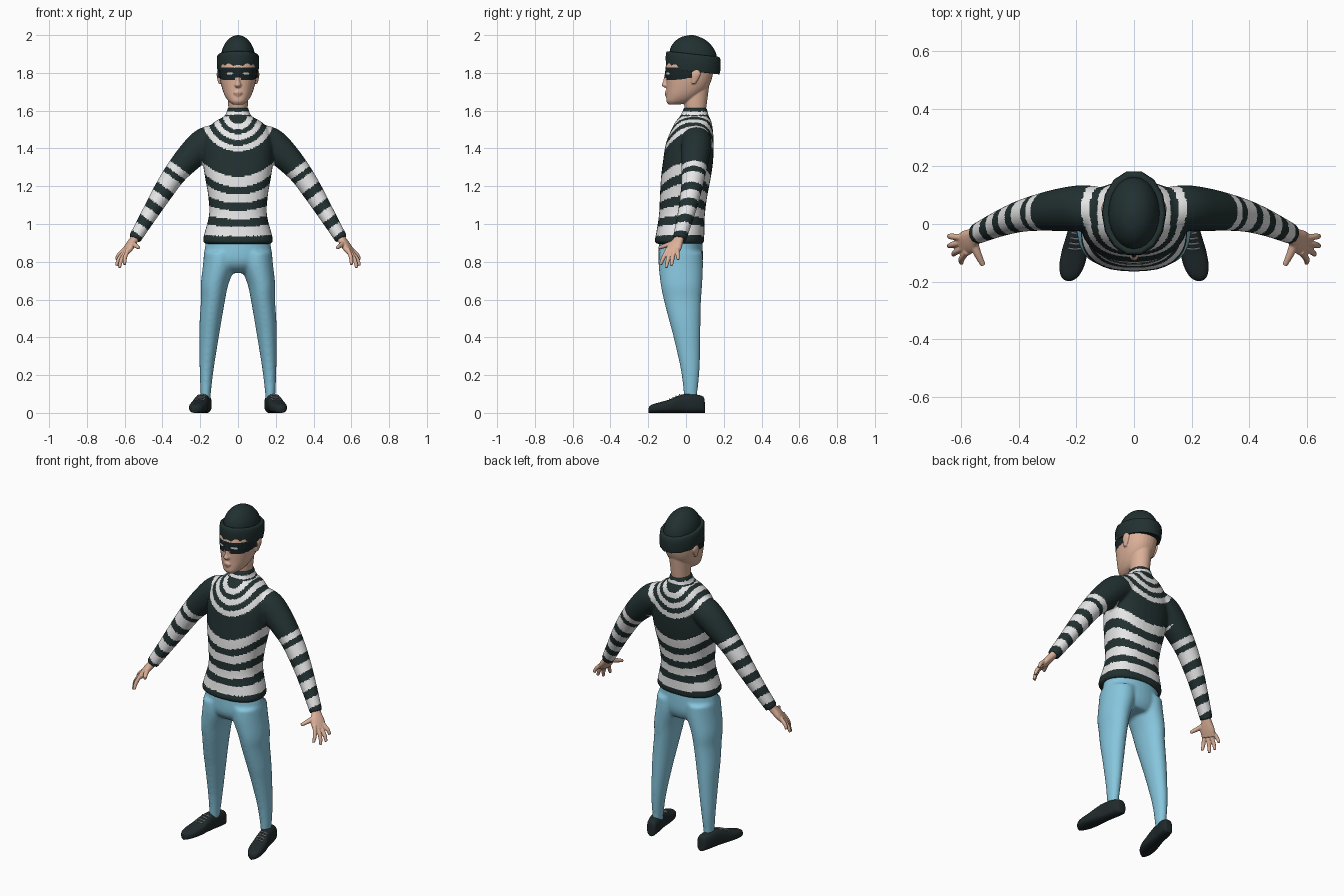
import bpy
import bmesh
import math
from mathutils import Vector

X, Y, Z = Vector((1, 0, 0)), Vector((0, 1, 0)), Vector((0, 0, 1))

cube = bpy.data.objects.get("Cube")
if cube:
    bpy.data.objects.remove(cube, do_unlink=True)


def material(name, *rgb):
    mat = bpy.data.materials.new(name)
    mat.use_nodes = True
    mat.diffuse_color = (*rgb, 1)
    mat.node_tree.nodes["Principled BSDF"].inputs["Base Color"].default_value = (*rgb, 1)
    return mat


dark_knit = material("dark_knit", .016, .03, .03)
white_knit = material("white_knit", .8, .8, .8)
denim = material("blue_denim", .24, .56, .72)
skin = material("skin", .72, .44, .32)
lip = material("lip", .5, .25, .19)
mask = material("mask_black", .01, .018, .02)
leather = material("shoe_leather", .015, .023, .025)
lace_grey = material("lace_grey", .5, .52, .52)


def spline(rows, steps=6):
    """Catmull-Rom interpolation through rows of numbers."""
    out = []
    for i in range(len(rows) - 1):
        quad = zip(rows[max(i - 1, 0)], rows[i], rows[i + 1], rows[min(i + 2, len(rows) - 1)])
        quad = list(quad)
        for k in range(steps):
            t = k / steps
            out.append([b + t * ((c - a) + t * ((2*a - 5*b + 4*c - d) + t * (3*b - a - 3*c + d))) / 2
                        for a, b, c, d in quad])
    return out + [list(rows[-1])]


def loft(bm, rows, u, v=None, power=2, seg=32, side=1, steps=6):
    """Skin elliptical rings (x, y, z, half_u, half_v); without v they follow the path."""
    rows = spline(rows, steps)
    rings = []
    for i, (x, y, z, a, b) in enumerate(rows):
        s, w = u, v
        if v is None:
            t = Vector(rows[min(i + 1, len(rows) - 1)][:3]) - Vector(rows[max(i - 1, 0)][:3])
            t.normalize()
            s = (u - t * u.dot(t)).normalized()
            w = t.cross(s)
        ring = []
        for k in range(seg):
            ang = math.tau * k / seg
            c, n = [math.copysign(abs(q) ** (2 / power), q) for q in (math.cos(ang), math.sin(ang))]
            p = Vector((x, y, z)) + s * a * c + w * b * n
            ring.append(bm.verts.new((p.x * side, p.y, p.z)))
        rings.append(ring)
    for low, high in zip(rings, rings[1:]):
        for k in range(seg):
            j = (k + 1) % seg
            bm.faces.new((low[k], low[j], high[j], high[k]))
    bm.faces.new(rings[0])
    bm.faces.new(rings[-1])


def body(bm, rows, **kw):
    """Level rings given as (z, centre x, half width, front y, back y)."""
    loft(bm, [(x, (f + r) / 2, z, a, (r - f) / 2) for z, x, a, f, r in rows], X, Y, **kw)


def finish(name, bm, mats, rule=None, voxel=0, smooth=3):
    """Make the object, fuse its solids if asked, then colour faces by rule."""
    bmesh.ops.recalc_face_normals(bm, faces=bm.faces)
    mesh = bpy.data.meshes.new(name)
    bm.to_mesh(mesh)
    bm.free()
    obj = bpy.data.objects.new(name, mesh)
    bpy.context.collection.objects.link(obj)
    bpy.ops.object.select_all(action="DESELECT")
    obj.select_set(True)
    bpy.context.view_layer.objects.active = obj
    if voxel:
        fuse = obj.modifiers.new("fuse", "REMESH")
        fuse.mode = "VOXEL"
        fuse.voxel_size = voxel
        relax = obj.modifiers.new("relax", "SMOOTH")
        relax.iterations = smooth
        for m in ("fuse", "relax"):
            bpy.ops.object.modifier_apply(modifier=m)
    for m in mats:
        obj.data.materials.append(m)
    if rule:
        for f in obj.data.polygons:
            f.material_index = int(rule(f.center))
    bpy.ops.object.shade_smooth_by_angle(angle=math.radians(50))
    return obj


def within(value, bands):
    return any(lo < value < hi for lo, hi in bands)


# Sweater: torso and sleeves fused, striped by position
def stripes(p):
    x, z = abs(p.x), p.z
    yoke = math.hypot(x, 1.58 - z)
    if z > 1.57 and x < .09:
        return 1.577 < z < 1.597
    if yoke < .2:
        return within(yoke, [(.05, .08), (.105, .135), (.165, .195)])
    if x > .195 and z < 1.45 and x > .195 + max(0, 1 - z) * .1:
        along = (x - .175) * .59 + (1.43 - z) * .807
        return within(along, [(.185, .22), (.25, .315), (.36, .41), (.455, .505), (.55, .6)])
    level = z - .07 * min(1, max(0, (z - .93) / .3)) * (x / .18) ** 2
    return within(level, [(.937, .985), (1.025, 1.07), (1.11, 1.155), (1.195, 1.25)])


bm = bmesh.new()
body(bm, [(.895, 0, .172, -.155, .088), (.91, 0, .185, -.166, .096), (.95, 0, .178, -.158, .097),
          (1.05, 0, .153, -.143, .1), (1.15, 0, .158, -.138, .113), (1.25, 0, .175, -.132, .132),
          (1.33, 0, .186, -.122, .143), (1.42, 0, .186, -.108, .147), (1.49, 0, .168, -.082, .143),
          (1.54, 0, .125, -.056, .135), (1.57, 0, .074, -.032, .121), (1.6, 0, .058, -.017, .113),
          (1.615, 0, .056, -.014, .11)], power=2.4)
sleeve = [(.1, .05, 1.46, .075, .07), (.175, .055, 1.43, .08, .08), (.25, .05, 1.36, .075, .075),
          (.33, .04, 1.27, .064, .062), (.4, .025, 1.165, .054, .054), (.47, 0, 1.05, .045, .044),
          (.548, -.035, .92, .036, .034)]
for side in (1, -1):
    loft(bm, sleeve, Y, side=side)
finish("striped_sweater", bm, [dark_knit, white_knit], stripes, voxel=.0075, smooth=4)

# Jeans: pelvis and two tapering legs fused
bm = bmesh.new()
body(bm, [(.74, 0, .12, -.08, .06), (.77, 0, .165, -.125, .08), (.82, 0, .182, -.146, .09),
          (.93, 0, .166, -.14, .085)])
leg = [(.85, .092, .088, -.143, .088), (.78, .1, .086, -.145, .09), (.68, .124, .073, -.134, .086),
       (.6, .132, .064, -.118, .08), (.49, .145, .058, -.09, .077), (.4, .153, .051, -.066, .076),
       (.23, .166, .037, -.028, .072), (.1, .171, .027, -.012, .06), (.07, .171, .027, -.012, .06)]
for side in (1, -1):
    body(bm, leg, side=side)
finish("jeans", bm, [denim], voxel=.009, smooth=5)


# Head: neck, skull, nose, lips and ears fused, with a painted eye mask
def face_paint(p):
    x, y, z = abs(p.x), p.y, p.z
    eye = ((x - .042) / .017) ** 2 + ((z - 1.797) / .007) ** 2
    if y < 0 and eye < 1:
        return 2
    drop = .035 if x > .016 else .022
    if y < .032 and 1.797 - drop * (1 - max(0, y + .06) * 4) < z < 1.828:
        return 1
    return 3 if y < -.08 and x < .026 and abs(z - 1.69) < .005 else 0


bm = bmesh.new()
body(bm, [(1.56, 0, .046, .005, .1), (1.65, 0, .054, -.012, .112), (1.75, 0, .06, 0, .125)])
body(bm, [(1.633, 0, .028, -.092, -.03), (1.65, 0, .05, -.104, .03), (1.68, 0, .07, -.104, .075),
          (1.72, 0, .085, -.104, .115), (1.77, 0, .096, -.106, .137), (1.83, 0, .1, -.108, .146),
          (1.89, 0, .096, -.09, .135)], power=2.2)
body(bm, [(1.722, 0, .012, -.114, -.07), (1.735, 0, .019, -.128, -.07), (1.76, 0, .012, -.12, -.07),
          (1.81, 0, .011, -.11, -.07)])
body(bm, [(1.673, 0, .013, -.106, -.07), (1.69, 0, .026, -.113, -.07), (1.706, 0, .013, -.109, -.07)])
for side in (1, -1):
    body(bm, [(1.742, .095, .008, .03, .05), (1.765, .099, .01, .028, .066),
              (1.795, .102, .011, .027, .078), (1.82, .098, .007, .035, .068)], side=side)
finish("head", bm, [skin, mask, white_knit, lip], face_paint, voxel=.0038)


# Knitted hat: dome plus turned-up cuff, both tilted down at the back
def hat_part(name, rows, seg, steps):
    bm = bmesh.new()
    loft(bm, [(0, .038, z, a, b) for z, a, b in rows], X, Y, seg=seg, steps=steps)
    for v in bm.verts:
        v.co.z -= .11 * (v.co.y - .038)
    finish(name, bm, [dark_knit])


hat_part("hat_dome", [(1.84, .094, .13), (1.91, .087, .123), (1.95, .072, .102),
                      (1.98, .048, .068), (1.995, .022, .03), (2, .003, .004)], 24, 3)
hat_part("hat_cuff", [(1.812, .095, .13), (1.808, .108, .143), (1.85, .112, .149),
                      (1.89, .11, .147), (1.9, .1, .137), (1.895, .085, .12)], 14, 2)

# Hands: palm, four fingers and thumb
fingers = [((.585, -.105, .85), (.6, -.135, .785)), ((.595, -.086, .845), (.628, -.106, .768)),
           ((.602, -.066, .848), (.644, -.077, .78)), ((.604, -.046, .86), (.644, -.042, .81))]
across = Vector((-.3, -1, -.15))
for label, side in (("left", 1), ("right", -1)):
    bm = bmesh.new()
    loft(bm, [(.53, -.028, .95, .026, .022), (.552, -.04, .915, .028, .021),
              (.575, -.06, .88, .041, .02), (.598, -.077, .845, .039, .014)], across, side=side, power=2.4)
    for root, tip in fingers:
        a, b = Vector(root), Vector(tip)
        mid = a.lerp(b, .5) + Vector((.006, 0, .003))
        loft(bm, [(*(a - (b - a) * .3), .011, .011), (*mid, .011, .011), (*b, .008, .008)],
             across, seg=12, side=side)
    loft(bm, [(.56, -.055, .9, .016, .016), (.545, -.1, .888, .014, .013),
              (.524, -.143, .874, .009, .009)], X, seg=12, side=side)
    finish(label + "_hand", bm, [skin], voxel=.0035, smooth=2)

# Shoes: toes turned out, with a dark sole band and laces over the instep
shoe = [(.1, .012, .05), (.092, .028, .085), (.05, .036, .098), (0, .037, .1), (-.04, .04, .092),
        (-.09, .045, .07), (-.14, .044, .056), (-.175, .034, .046), (-.192, .02, .036), (-.198, .006, .025)]
for label, side in (("left", 1), ("right", -1)):
    bm = bmesh.new()
    loft(bm, [(.187 - .2 * y, y, h / 2, w, h / 2) for y, w, h in shoe], X, Z, power=2.7, side=side)
    finish(label + "_shoe", bm, [leather, mask], lambda p: p.z < .014)
    bm = bmesh.new()
    for k in range(4):
        y = -.03 - .018 * k
        x, z = .187 - .2 * y, .097 - .0075 * k
        loft(bm, [(x - .024, y, z - .006, .003, .003), (x, y - .004, z, .003, .003),
                  (x + .024, y, z - .006, .003, .003)], Y, seg=8, side=side)
    finish(label + "_laces", bm, [lace_grey])
